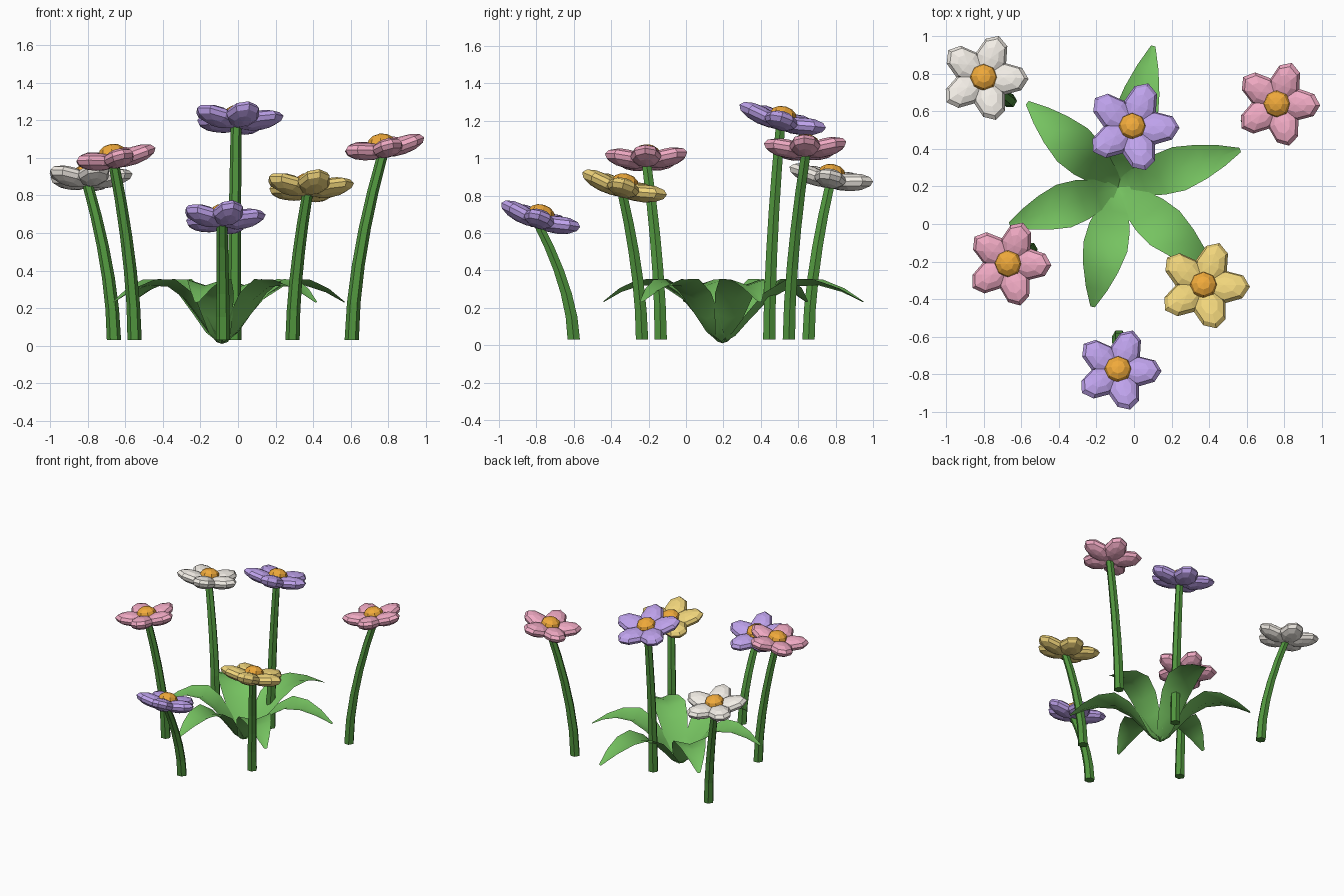
import bpy, bmesh
from math import radians, cos, sin, pi
from mathutils import Matrix, Vector

if "Cube" in bpy.data.objects:
    bpy.data.objects.remove(bpy.data.objects["Cube"])


def material(name, rgb):
    m = bpy.data.materials.new(name)
    m.diffuse_color = [c ** 2.2 for c in rgb] + [1]
    m.use_nodes = True
    m.node_tree.nodes["Principled BSDF"].inputs["Base Color"].default_value = m.diffuse_color
    return m


STEM = material("stem_green", (0.32, 0.58, 0.25))
LEAF = material("leaf_green", (0.46, 0.76, 0.38))
DISC = material("disc_orange", (0.94, 0.66, 0.24))
PETAL = {
    "white": material("petal_white", (0.95, 0.93, 0.90)),
    "pink": material("petal_pink", (0.94, 0.66, 0.76)),
    "purple": material("petal_purple", (0.74, 0.63, 0.92)),
    "yellow": material("petal_yellow", (0.94, 0.83, 0.48)),
}


def finish(bm, name, mat, smooth=False):
    bmesh.ops.recalc_face_normals(bm, faces=bm.faces)
    me = bpy.data.meshes.new(name)
    for f in bm.faces:
        f.smooth = smooth
    bm.to_mesh(me)
    bm.free()
    me.materials.append(mat)
    ob = bpy.data.objects.new(name, me)
    bpy.context.collection.objects.link(ob)
    return ob


def stem(name, base, top, sides=6, steps=5):
    # tapered six-sided tube that bends more towards the head
    bm = bmesh.new()
    rings = []
    for i in range(steps + 1):
        t = i / steps
        k = t ** 1.7
        x = base[0] + (top[0] - base[0]) * k
        y = base[1] + (top[1] - base[1]) * k
        z = 0.03 + (top[2] - 0.03) * t
        r = 0.038 - 0.009 * t
        rings.append([bm.verts.new((x + r * cos(2 * pi * j / sides),
                                    y + r * sin(2 * pi * j / sides), z))
                      for j in range(sides)])
    for a, b in zip(rings, rings[1:]):
        for j in range(sides):
            n = (j + 1) % sides
            bm.faces.new((a[j], a[n], b[n], b[j]))
    bm.faces.new(rings[0])
    bm.faces.new(rings[-1])
    finish(bm, name, STEM)


def head(name, colour, pos, tilt, size):
    m = (Matrix.Translation(pos) @ Matrix.Rotation(radians(tilt[1]), 4, 'Y')
         @ Matrix.Rotation(radians(tilt[0]), 4, 'X'))
    # five upturned petals made of flattened low-poly spheres
    s = size / 0.255
    bm = bmesh.new()
    for k in range(5):
        pm = (m @ Matrix.Rotation(radians(72 * k - 2), 4, 'Z')
              @ Matrix.Rotation(radians(-11), 4, 'Y')
              @ Matrix.Translation((0.125 * s, 0, 0.008))
              @ Matrix.Diagonal((0.133 * s, 0.09 * s, 0.048, 1)))
        bmesh.ops.create_uvsphere(bm, u_segments=8, v_segments=6, radius=1, matrix=pm)
    finish(bm, name + "_petals", PETAL[colour])
    # domed centre
    bm = bmesh.new()
    dm = m @ Matrix.Translation((0, 0, 0.06)) @ Matrix.Diagonal((0.073, 0.073, 0.05, 1))
    bmesh.ops.create_uvsphere(bm, u_segments=8, v_segments=6, radius=1, matrix=dm)
    finish(bm, name + "_centre", DISC)


# name, colour, stem base, head position, tilt about x and y, petal reach
FLOWERS = [
    ("back_left_flower", "white", (-0.66, 0.655), (-0.80, 0.77, 0.86), (-10, 0), 0.242),
    ("tall_flower", "purple", (-0.02, 0.445), (-0.01, 0.505, 1.17), (-15, 1), 0.255),
    ("back_right_flower", "pink", (0.605, 0.55), (0.77, 0.64, 1.02), (1, -9), 0.235),
    ("left_flower", "pink", (-0.55, -0.135), (-0.66, -0.21, 0.965), (1, -9), 0.235),
    ("right_flower", "yellow", (0.29, -0.235), (0.37, -0.34, 0.81), (-15, 0), 0.25),
    ("front_flower", "purple", (-0.08, -0.60), (-0.085, -0.79, 0.645), (-17, 0), 0.235),
]
for name, colour, base, pos, tilt, size in FLOWERS:
    stem(name + "_stem", base, pos)
    head(name, colour, pos, tilt, size)


# arching leaf: distance from the centre, midrib height, half width
PROFILE = [(0.0, 0.01, 0.03), (0.06, 0.05, 0.06), (0.13, 0.14, 0.085),
           (0.22, 0.245, 0.11), (0.33, 0.315, 0.12), (0.45, 0.32, 0.095),
           (0.56, 0.285, 0.058), (0.66, 0.23, 0.012)]


def leaf(name, angle, length):
    bm = bmesh.new()
    m = Matrix.Translation((-0.085, 0.195, 0)) @ Matrix.Rotation(radians(angle), 4, 'Z')
    rows = []
    for r, z, w in PROFILE:
        r *= length / 0.66
        rows.append([bm.verts.new(m @ Vector((r, s * w, z + abs(s) * w * 0.33)))
                     for s in (-1, 0, 1)])
    for a, b in zip(rows, rows[1:]):
        for j in range(2):
            bm.faces.new((a[j], b[j], b[j + 1], a[j + 1]))
    finish(bm, name, LEAF, smooth=True)


# rosette of six leaves
for i, (angle, length) in enumerate([(76, 0.775), (17, 0.68), (-41, 0.66),
                                     (-102, 0.65), (199, 0.61), (137, 0.66)]):
    leaf(f"leaf_{i + 1}", angle, length)
